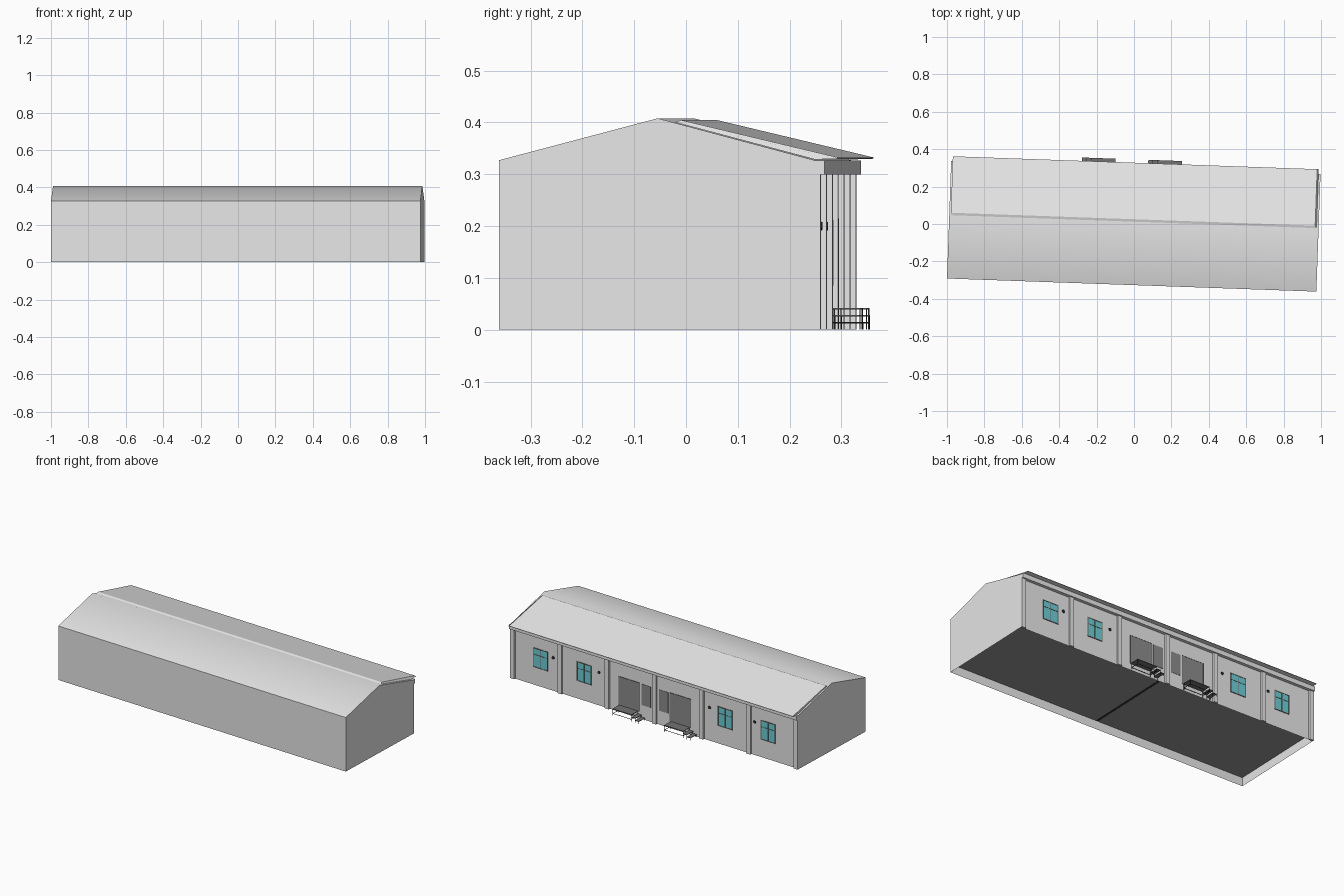
import bpy, bmesh, math
from mathutils import Matrix

if "Cube" in bpy.data.objects:
    bpy.data.objects.remove(bpy.data.objects["Cube"])

# The whole building is turned about 2 degrees around z
PLACE = Matrix.Translation((-0.0015, -0.0195, 0)) @ Matrix.Rotation(math.radians(-2.03), 4, 'Z')
HL, HD, FRONT, EAVE, RIDGE = 0.988, 0.303, -0.307, 0.327, 0.408


def material(name, rgb):
    m = bpy.data.materials.new(name)
    m.diffuse_color = (*rgb, 1)
    m.use_nodes = True
    m.node_tree.nodes["Principled BSDF"].inputs["Base Color"].default_value = m.diffuse_color
    return m


WALL = material("light_grey", (0.80, 0.80, 0.80))
FLOOR = material("floor_grey", (0.31, 0.31, 0.31))
DOOR = material("door_grey", (0.26, 0.26, 0.26))
FRAME = material("frame_dark_grey", (0.17, 0.17, 0.17))
GLASS = material("teal_glass", (0.15, 0.62, 0.67))
BLACK = material("near_black", (0.03, 0.03, 0.03))


def finish(name, bm, *mats):
    bm.transform(PLACE)
    me = bpy.data.meshes.new(name)
    bm.to_mesh(me)
    bm.free()
    for m in mats:
        me.materials.append(m)
    ob = bpy.data.objects.new(name, me)
    bpy.context.collection.objects.link(ob)
    return ob


def boxes(name, mat, items):
    """One object from several boxes given as (x0, x1, y0, y1, z0, z1)."""
    bm = bmesh.new()
    for x0, x1, y0, y1, z0, z1 in items:
        mtx = Matrix.Translation(((x0 + x1) / 2, (y0 + y1) / 2, (z0 + z1) / 2)) @ \
            Matrix.Diagonal((abs(x1 - x0), abs(y1 - y0), abs(z1 - z0), 1))
        bmesh.ops.create_cube(bm, size=1, matrix=mtx)
    return finish(name, bm, mat)


def prism(profile, x0, x1):
    """Extrude a y-z profile along the length."""
    bm = bmesh.new()
    f = bm.faces.new([bm.verts.new((x0, y, z)) for y, z in profile])
    ext = bmesh.ops.extrude_face_region(bm, geom=[f])
    verts = [g for g in ext['geom'] if isinstance(g, bmesh.types.BMVert)]
    bmesh.ops.translate(bm, verts=verts, vec=(x1 - x0, 0, 0))
    bmesh.ops.recalc_face_normals(bm, faces=bm.faces)
    bm.normal_update()
    return bm


# Gabled shell, open below, smooth over the ridge only
bm = prism([(FRONT, 0), (HD, 0), (HD, EAVE), (0, RIDGE), (FRONT, EAVE)], -HL, HL)
bmesh.ops.delete(bm, geom=[f for f in bm.faces if f.normal.z < -0.9], context='FACES')
shell = finish("building_shell", bm, WALL)
bpy.context.view_layer.objects.active = shell
shell.select_set(True)
bpy.ops.object.shade_smooth_by_angle(angle=math.radians(35))
shell.select_set(False)

# Two raised floor panels with a narrow dark joint
boxes("floor_panels", FLOOR, [(s * 0.008, s * (HL - 0.003), FRONT + 0.003, HD - 0.003, 0.050, 0.052)
                              for s in (-1, 1)])
boxes("floor_joint", BLACK, [(-0.008, 0.008, FRONT + 0.003, HD - 0.003, 0.0505, 0.0515)])

# Overhanging roof sheet on the back slope, bevelled along ridge and right end
bm = prism([(0.045, 0.4045), (0.347, 0.3325), (0.347, 0.3300),
            (0.303, 0.3285), (0.032, 0.4005)], -0.98, 0.977)
for v in bm.verts:
    if v.co.x > 0 and (abs(v.co.z - 0.4045) < 1e-4 or abs(v.co.z - 0.3325) < 1e-4):
        v.co.x -= 0.008
finish("roof_sheet", bm, WALL)

# Eaves beam and seven pilasters
boxes("eaves_beam", WALL, [(-HL, HL, HD - 0.001, 0.322, 0.30, EAVE)])
boxes("pilasters", WALL, [(x - 0.014, x + 0.014, HD - 0.001, 0.314, 0, 0.30)
                          for x in (i * 0.3247 for i in range(-3, 4))])

# Windows: glass plate, frame and glazing bars
Z0, Z1, W = 0.109, 0.222, 0.048
for i, c in enumerate((-0.778, -0.482, 0.487, 0.787)):
    boxes(f"window_glass_{i}", GLASS, [(c - W, c + W, HD - 0.001, HD + 0.0015, Z0, Z1)])
    t = 0.0025
    y0, y1 = HD - 0.001, HD + 0.003
    boxes(f"window_frame_{i}", FRAME, [
        (c - W - t, c - W + t, y0, y1, Z0 - t, Z1 + t),
        (c + W - t, c + W + t, y0, y1, Z0 - t, Z1 + t),
        (c - W, c + W, y0, y1, Z1 - t, Z1 + t),
        (c - W, c + W, y0, y1, Z0 - t, Z0 + t),
        (c - 0.002, c + 0.002, y0, y1, Z0, Z1),
        (c - W, c + W, y0, y1, 0.182, 0.186)])

# Small round wall lamps beside the windows
for i, x in enumerate((-0.685, -0.375, 0.385, 0.70)):
    bm = bmesh.new()
    bmesh.ops.create_cone(bm, cap_ends=True, segments=12, radius1=0.009, radius2=0.008, depth=0.005,
                          matrix=Matrix.Translation((x, HD + 0.002, 0.20)) @ Matrix.Rotation(-math.pi / 2, 4, 'X'))
    finish(f"wall_lamp_{i}", bm, BLACK)

# Mirrored doors and side windows
for s, side in ((1, "right"), (-1, "left")):
    y0 = HD - 0.001
    boxes(f"door_{side}", DOOR, [(s * 0.105, s * 0.245, y0, HD + 0.002, 0.042, 0.212)])
    boxes(f"door_side_window_{side}", DOOR, [(s * 0.028, s * 0.092, y0, HD + 0.002, 0.085, 0.212)])
    boxes(f"door_trim_{side}", FRAME, [
        (s * 0.102, s * 0.105, y0, HD + 0.003, 0.042, 0.212),
        (s * 0.245, s * 0.248, y0, HD + 0.003, 0.042, 0.212),
        (s * 0.102, s * 0.248, y0, HD + 0.003, 0.212, 0.215)])

# Entrance landings with steps, thin legs and braces
for n, ox in enumerate((-0.01, -0.365)):
    a, b, y0, y1 = 0.125 + ox, 0.255 + ox, HD, 0.365
    boxes(f"landing_deck_{n}", FRAME, [(a, b, y0, y1, 0.039, 0.042)])
    boxes(f"landing_steps_{n}", FRAME, [
        (a - 0.026, a, y0 + 0.004, y1, 0.025, 0.028),
        (a - 0.050, a - 0.024, y0 + 0.004, y1, 0.012, 0.015)])
    r = 0.002
    legs = []
    for x, h in ((a, 0.039), (b - r, 0.039), (a - 0.025, 0.025), (a - 0.048, 0.012)):
        for y in (y0 + 0.006, y1 - r):
            legs.append((x, x + r, y, y + r, 0, h))
    for y in (y0 + 0.006, y1 - r):
        legs.append((a, b, y, y + r, 0.012, 0.014))
    for x in (a, b - r):
        legs.append((x, x + r, y0 + 0.006, y1, 0.012, 0.014))
    boxes(f"landing_legs_{n}", BLACK, legs)
